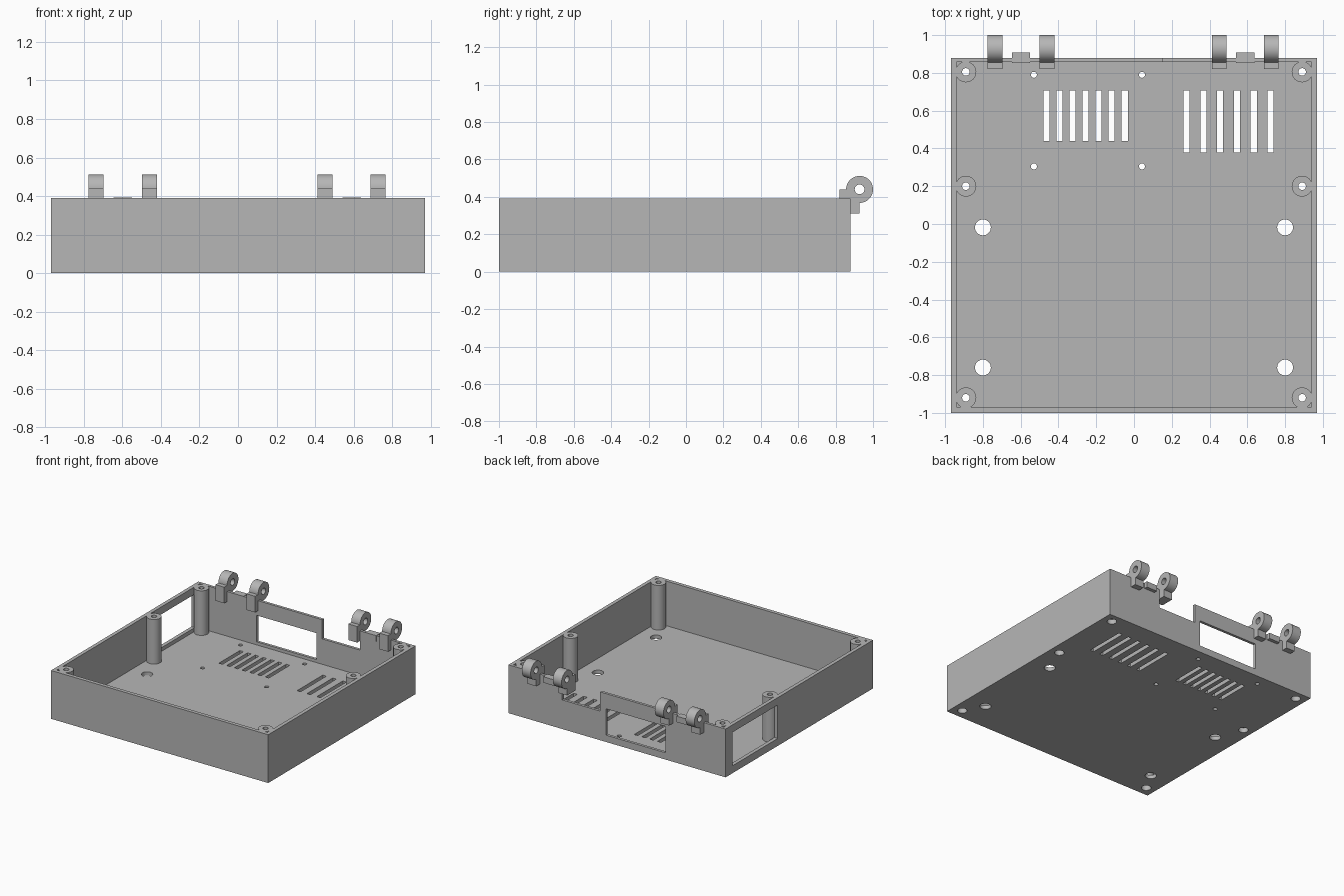
import bpy
import bmesh
import math
from mathutils import Matrix, Vector

if "Cube" in bpy.data.objects:
    bpy.data.objects.remove(bpy.data.objects["Cube"], do_unlink=True)

GREY = bpy.data.materials.new("plain grey plastic")
GREY.use_nodes = True
COLOUR = (0.47, 0.47, 0.47, 1)
GREY.diffuse_color = COLOUR
GREY.node_tree.nodes["Principled BSDF"].inputs["Base Color"].default_value = COLOUR


def add_box(bm, x0, x1, y0, y1, z0, z1):
    size = Vector((x1 - x0, y1 - y0, z1 - z0))
    middle = Vector((x0 + x1, y0 + y1, z0 + z1)) / 2
    bmesh.ops.create_cube(bm, size=1, matrix=Matrix.Translation(middle) @ Matrix.Diagonal(size).to_4x4())


def add_rod(bm, x, y, radius, z0, z1, sides=32):
    bmesh.ops.create_cone(bm, cap_ends=True, segments=sides, radius1=radius, radius2=radius,
                          depth=z1 - z0, matrix=Matrix.Translation((x, y, (z0 + z1) / 2)))


def make_object(name, bm):
    bmesh.ops.recalc_face_normals(bm, faces=bm.faces)
    mesh = bpy.data.meshes.new(name)
    bm.to_mesh(mesh)
    bm.free()
    mesh.materials.append(GREY)
    obj = bpy.data.objects.new(name, mesh)
    bpy.context.collection.objects.link(obj)
    return obj


def combine(obj, operation, bm):
    """Apply a boolean with the given solid, then discard the solid."""
    tool = make_object("boolean_helper", bm)
    tool.hide_render = True
    mod = obj.modifiers.new("boolean", "BOOLEAN")
    mod.operation = operation
    mod.solver = "EXACT"
    mod.object = tool
    graph = bpy.context.evaluated_depsgraph_get()
    result = bpy.data.meshes.new_from_object(obj.evaluated_get(graph))
    obj.modifiers.clear()
    obj.data = result
    bpy.data.objects.remove(tool, do_unlink=True)


def smooth(obj):
    bpy.ops.object.select_all(action="DESELECT")
    obj.select_set(True)
    bpy.context.view_layer.objects.active = obj
    bpy.ops.object.shade_smooth_by_angle(angle=math.radians(30))


TOP, FLOOR = 0.39, 0.03
POSTS = [(s * 0.89, y) for s in (-1, 1) for y in (0.805, 0.2, -0.92)]

# Open tray
bm = bmesh.new()
add_box(bm, -0.97, 0.97, -1, 0.88, 0, TOP)
case = make_object("case_tray", bm)
bm = bmesh.new()
add_box(bm, -0.94, 0.94, -0.97, 0.858, FLOOR, 0.6)
combine(case, "DIFFERENCE", bm)

# Wall openings: side window, back window, rear rim notch
bm = bmesh.new()
add_box(bm, -1.1, -0.9, 0.215, 0.79, 0.06, 0.33)
add_box(bm, -0.435, 0.1, 0.8, 1.0, 0.055, 0.268)
add_box(bm, 0.15, 0.49, 0.8, 1.0, 0.235, 0.6)
combine(case, "DIFFERENCE", bm)

# Screw posts
bm = bmesh.new()
for x, y in POSTS:
    add_rod(bm, x, y, 0.055, 0.01, TOP)
combine(case, "UNION", bm)

# Screw bores, floor holes and vent slots
bm = bmesh.new()
for x, y in POSTS:
    add_rod(bm, x, y, 0.02, -0.1, 0.6)
for x in (-0.8, 0.8):
    for y in (-0.018, -0.76):
        add_rod(bm, x, y, 0.042, -0.1, 0.1)
for x in (-0.53, 0.042):
    for y in (0.79, 0.305):
        add_rod(bm, x, y, 0.016, -0.1, 0.1)
for i in range(7):
    x = -0.463 + i * 0.069
    add_box(bm, x - 0.016, x + 0.016, 0.44, 0.708, -0.1, 0.1)
for i in range(6):
    x = 0.278 + i * 0.089
    add_box(bm, x - 0.016, x + 0.016, 0.378, 0.708, -0.1, 0.1)
combine(case, "DIFFERENCE", bm)

# Screw head recesses under the posts
bm = bmesh.new()
for x, y in POSTS:
    add_rod(bm, x, y, 0.036, -0.1, 0.04)
combine(case, "DIFFERENCE", bm)
smooth(case)


# Hinge knuckles: a block over the rim that runs into a round eye
def hinge(name, x0, x1):
    cy, cz, r = 0.928, 0.44, 0.072
    profile = [(0.82, cz), (0.82, 0.31), (cy, 0.31)]
    for i in range(37):
        a = math.radians(-90 + 270 * i / 36)
        profile.append((cy + r * math.cos(a), cz + r * math.sin(a)))
    bm = bmesh.new()
    face = bm.faces.new([bm.verts.new((x0, y, z)) for y, z in profile])
    extruded = bmesh.ops.extrude_face_region(bm, geom=[face])["geom"]
    moved = [v for v in extruded if isinstance(v, bmesh.types.BMVert)]
    bmesh.ops.translate(bm, verts=moved, vec=(x1 - x0, 0, 0))
    obj = make_object(name, bm)
    bm = bmesh.new()
    turn = Matrix.Translation(((x0 + x1) / 2, cy, cz)) @ Matrix.Rotation(math.pi / 2, 4, "Y")
    bmesh.ops.create_cone(bm, cap_ends=True, segments=32, radius1=0.026, radius2=0.026,
                          depth=0.3, matrix=turn)
    combine(obj, "DIFFERENCE", bm)
    smooth(obj)


for side, centre in (("right", -0.598), ("left", 0.589)):
    hinge(side + "_hinge_outer" if centre < 0 else side + "_hinge_inner", centre - 0.177, centre - 0.099)
    hinge(side + "_hinge_inner" if centre < 0 else side + "_hinge_outer", centre + 0.099, centre + 0.177)
    # Small stop tab between the knuckles
    bm = bmesh.new()
    add_box(bm, centre - 0.048, centre + 0.048, 0.853, 0.908, 0.345, TOP + 0.003)
    make_object(side + "_hinge_tab", bm)
